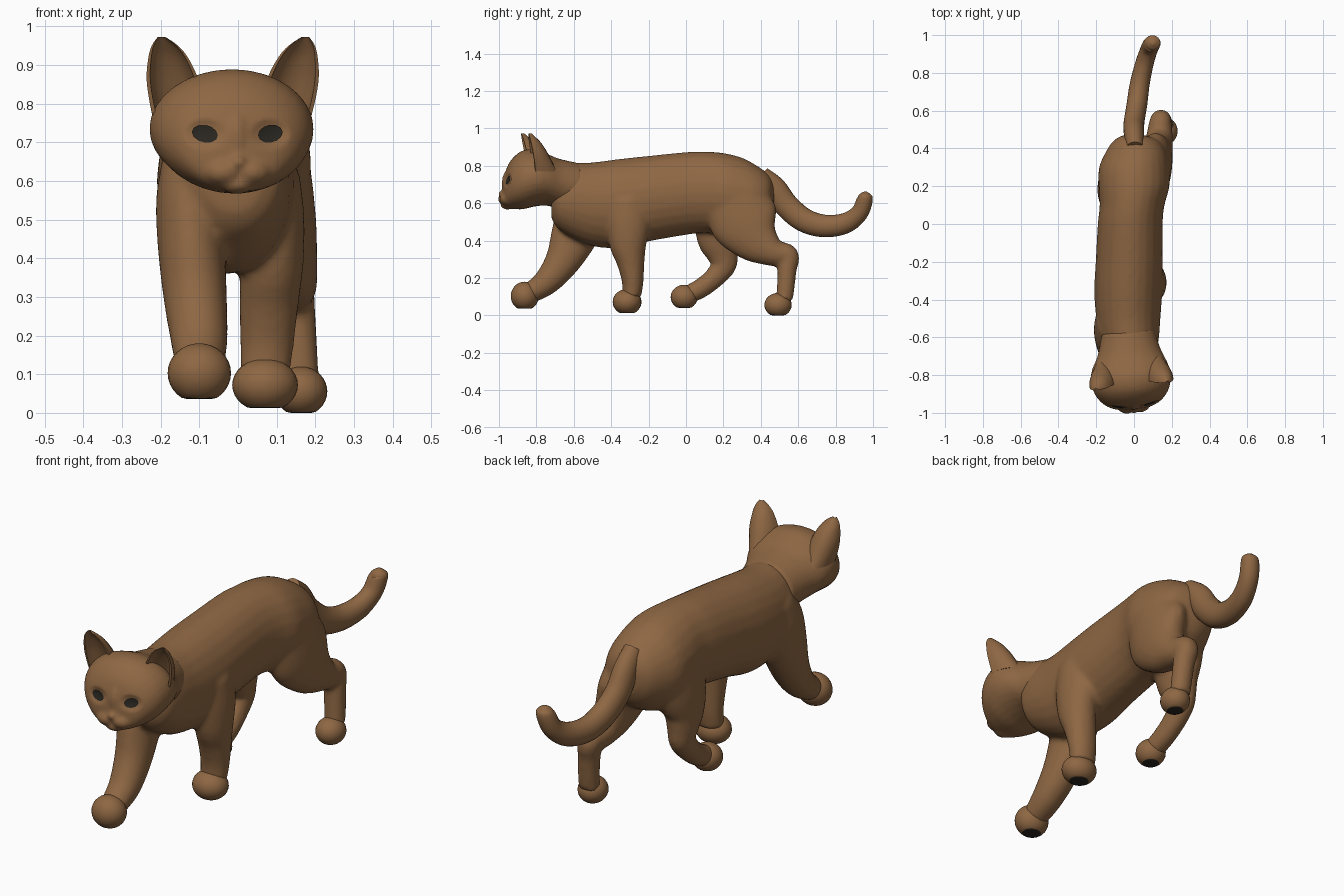
import bpy, bmesh, math
from mathutils import Vector, Matrix
from mathutils.bvhtree import BVHTree

if "Cube" in bpy.data.objects:
    bpy.data.objects.remove(bpy.data.objects["Cube"])


def material(name, rgb):
    m = bpy.data.materials.new(name)
    m.diffuse_color = (*rgb, 1)
    m.use_nodes = True
    m.node_tree.nodes["Principled BSDF"].inputs["Base Color"].default_value = m.diffuse_color
    return m


FUR = material("brown_fur", (0.27, 0.135, 0.056))
DARK = material("dark_eyes_and_soles", (0.022, 0.019, 0.014))


def spline(rows, steps=5):
    """Catmull-Rom resampling of a list of equal-length tuples."""
    out = []
    for i in range(len(rows) - 1):
        p = [rows[max(i - 1, 0)], rows[i], rows[i + 1], rows[min(i + 2, len(rows) - 1)]]
        for s in range(steps):
            t = s / steps
            out.append(tuple(0.5 * (2 * b + (c - a) * t + (2 * a - 5 * b + 4 * c - d) * t * t
                                    + (3 * b - a - 3 * c + d) * t ** 3)
                             for a, b, c, d in zip(*p)))
    return out + [rows[-1]]


def bridge(bm, rings):
    """Skin closed rings of points and cap both ends."""
    vs = [[bm.verts.new(p) for p in r] for r in rings]
    n = len(vs[0])
    for a, b in zip(vs, vs[1:]):
        for i in range(n):
            bm.faces.new((a[i], a[(i + 1) % n], b[(i + 1) % n], b[i]))
    bm.faces.new(vs[0][::-1])
    bm.faces.new(vs[-1])


def loft(bm, rows, upright=False, sides=24):
    """Rows are x, y, z, half width, half depth along a path in the yz plane."""
    rows = spline(rows)
    rings = []
    for i, (x, y, z, rx, rn) in enumerate(rows):
        a, b = rows[max(i - 1, 0)], rows[min(i + 1, len(rows) - 1)]
        n = Vector((0, b[2] - a[2], a[1] - b[1])).normalized()
        if upright:
            n = Vector((0, 0, 1))
        rings.append([Vector((x + rx * math.cos(t), y, z)) + n * rn * math.sin(t)
                      for t in (2 * math.pi * k / sides for k in range(sides))])
    bridge(bm, rings)


def ball(bm, c, r):
    bmesh.ops.create_uvsphere(bm, u_segments=24, v_segments=16, radius=1,
                              matrix=Matrix.Translation(c) @ Matrix.Diagonal((*r, 1)))


def finish(bm, name, mats=(FUR,), angle=40):
    bmesh.ops.recalc_face_normals(bm, faces=bm.faces)
    me = bpy.data.meshes.new(name)
    bm.to_mesh(me)
    bm.free()
    ob = bpy.data.objects.new(name, me)
    bpy.context.collection.objects.link(ob)
    for m in mats:
        me.materials.append(m)
    smooth(ob, angle)
    return ob


def smooth(ob, angle):
    bpy.ops.object.select_all(action='DESELECT')
    ob.select_set(True)
    bpy.context.view_layer.objects.active = ob
    bpy.ops.object.shade_smooth_by_angle(angle=math.radians(angle))


def fuse(ob, voxel, rounds):
    """Blend overlapping shells into one skin."""
    r = ob.modifiers.new("fuse", 'REMESH')
    r.mode, r.voxel_size = 'VOXEL', voxel
    s = ob.modifiers.new("relax", 'SMOOTH')
    s.factor, s.iterations = 0.5, rounds
    dg = bpy.context.evaluated_depsgraph_get()
    me = bpy.data.meshes.new_from_object(ob.evaluated_get(dg))
    ob.modifiers.clear()
    ob.data = me
    if not me.materials:
        me.materials.append(FUR)
    smooth(ob, 60)


# Torso with the four legs: y, x, half width, top, bottom
bm = bmesh.new()
torso = [(-.72, -.01, .07, .70, .52), (-.69, -.01, .12, .76, .47), (-.62, -.02, .15, .81, .42),
         (-.5, -.03, .17, .818, .37), (-.35, -.03, .18, .837, .36), (-.2, -.025, .178, .853, .395),
         (0, -.02, .172, .873, .43), (.1, -.01, .172, .876, .44), (.2, 0, .188, .868, .43),
         (.3, 0, .185, .843, .42), (.38, .01, .16, .80, .45), (.44, .01, .12, .755, .5),
         (.47, 0, .06, .71, .56)]
loft(bm, [(x, y, (t + b) / 2, w, (t - b) / 2) for y, x, w, t, b in torso], upright=True)
legs = [
    # left front, reaching forward
    [(-.12, -.5, .66, .075, .12), (-.125, -.55, .55, .087, .14), (-.12, -.6, .42, .087, .125),
     (-.11, -.66, .29, .082, .095), (-.1, -.745, .18, .073, .072), (-.1, -.84, .115, .06, .055)],
    # right front, standing
    [(.085, -.32, .62, .075, .1), (.09, -.31, .5, .082, .115), (.087, -.31, .38, .082, .1),
     (.08, -.295, .28, .077, .074), (.075, -.285, .18, .07, .058), (.07, -.29, .1, .065, .05)],
    # right hind, pushing back
    [(.09, .27, .62, .1, .17), (.11, .315, .5, .092, .185), (.125, .38, .4, .08, .13),
     (.135, .47, .335, .07, .075), (.14, .545, .318, .058, .06), (.15, .54, .24, .052, .051),
     (.157, .533, .15, .05, .048), (.16, .525, .08, .05, .045)],
    # left hind, stepping forward
    [(-.09, .22, .62, .09, .16), (-.105, .19, .5, .088, .15), (-.115, .18, .4, .077, .12),
     (-.12, .197, .32, .065, .085), (-.12, .2, .265, .056, .068), (-.118, .15, .2, .053, .056),
     (-.113, .08, .145, .051, .053), (-.11, .01, .11, .05, .05)],
]
for leg in legs:
    loft(bm, leg)
fuse(finish(bm, "body_and_legs"), .013, 5)

# Paws: flattened balls with dark soles; x, y, lowest z, radii
paws = {"front_left_paw": (-.1, -.862, .036, .082, .075, .077),
        "front_right_paw": (.07, -.315, .012, .085, .077, .069),
        "hind_right_paw": (.163, .492, 0, .068, .073, .064),
        "hind_left_paw": (-.11, -.01, .04, .07, .072, .066)}
for name, (x, y, low, rx, ry, rz) in paws.items():
    bm = bmesh.new()
    bmesh.ops.create_uvsphere(bm, u_segments=24, v_segments=16, radius=1)
    for f in bm.faces:
        f.material_index = int(f.calc_center_median().z < -.8)
    for v in bm.verts:
        v.co = Vector((x + rx * v.co.x, y + ry * v.co.y, low + rz * (max(v.co.z, -.87) + .87)))
    finish(bm, name, (FUR, DARK))

# Tail
bm = bmesh.new()
loft(bm, [(.005, .40, .75, .045, .05), (0, .47, .68, .053, .065), (0, .535, .59, .055, .066),
          (.015, .63, .51, .055, .064), (.03, .74, .478, .053, .06), (.055, .85, .492, .05, .055),
          (.08, .925, .545, .047, .047), (.095, .955, .615, .045, .043),
          (.1, .957, .643, .036, .034), (.1, .957, .661, .01, .01)])
finish(bm, "tail", angle=60)

# Head, turned slightly; built straight, then posed
POSE = (Matrix.Translation((-.018, -.8, 0)) @ Matrix.Rotation(math.radians(6), 4, 'Z')
        @ Matrix.Translation((0, .8, 0)))
bm = bmesh.new()
loft(bm, [(0, -.982, .64, .05, .04), (0, -.972, .658, .1, .08), (0, -.95, .688, .145, .117),
          (0, -.915, .71, .18, .142), (0, -.87, .725, .203, .157), (0, -.81, .735, .213, .153),
          (0, -.75, .727, .2, .14), (.005, -.68, .705, .168, .133), (.01, -.57, .685, .14, .128)],
     upright=True, sides=32)
for s in (-1, 1):
    ball(bm, (s * .036, -.957, .622), (.052, .045, .036))      # muzzle lobes
ball(bm, (0, -.955, .592), (.045, .038, .026))                 # chin
ball(bm, (0, -.978, .648), (.024, .028, .017))                 # nose
ball(bm, (0, -.95, .70), (.032, .036, .08))                    # nose bridge
head = finish(bm, "head")
fuse(head, .009, 4)
for v in head.data.vertices:                                   # eye sockets
    d = ((abs(v.co.x) - .085) / .052) ** 2 + ((v.co.z - .722) / .038) ** 2
    if d < 1 and v.co.y < -.85:
        v.co.y += .014 * (1 - d)
bm = bmesh.new()
bm.from_mesh(head.data)
skin = BVHTree.FromBMesh(bm)
bm.free()

# Eyes: almond plates laid on the head
for s, name in ((-1, "left_eye"), (1, "right_eye")):
    bm = bmesh.new()

    def on_skin(r, a):
        x = s * (.085 + .033 * r * math.cos(a))
        z = .722 + r * (.023 * math.sin(a) + .004 * math.cos(a))
        hit = skin.ray_cast(Vector((x, -1.3, z)), Vector((0, 1, 0)))[0]
        return bm.verts.new(hit - Vector((0, .004, 0)))

    mid = on_skin(0, 0)
    rings = [[on_skin(r, 2 * math.pi * k / 12) for k in range(12)] for r in (.35, .7, 1)]
    for k in range(12):
        j = (k + 1) % 12
        bm.faces.new((mid, rings[0][k], rings[0][j]))
        for a, b in zip(rings, rings[1:]):
            bm.faces.new((a[k], b[k], b[j], a[j]))
    eye = finish(bm, name, (DARK,))
    if sum(p.normal.y for p in eye.data.polygons) > 0:
        eye.data.flip_normals()
    eye.data.transform(POSE)
head.data.transform(POSE)

# Ears: cupped crescents; z, centre x, half width, front y, back y
ear = [(.77, .135, .072, -.825, -.70), (.82, .148, .07, -.832, -.73), (.87, .158, .066, -.84, -.757),
       (.92, .169, .051, -.85, -.79), (.95, .178, .034, -.856, -.82), (.972, .187, .01, -.86, -.845)]
for s, name in ((-1, "left_ear"), (1, "right_ear")):
    bm = bmesh.new()
    rings = []
    for z, c, w, yf, yb in spline(ear, 3):
        arc = [math.pi * k / 10 for k in range(11)]
        back = [(s * (c + w * math.cos(a)), yf + (yb - yf) * math.sin(a), z) for a in arc]
        cup = [(s * (c + .86 * w * math.cos(a)), yf + (yb - yf) * .6 * math.sin(a) - .002, z)
               for a in reversed(arc)]
        rings.append(back + cup)
    bridge(bm, rings)
    finish(bm, name, angle=45).data.transform(POSE)
